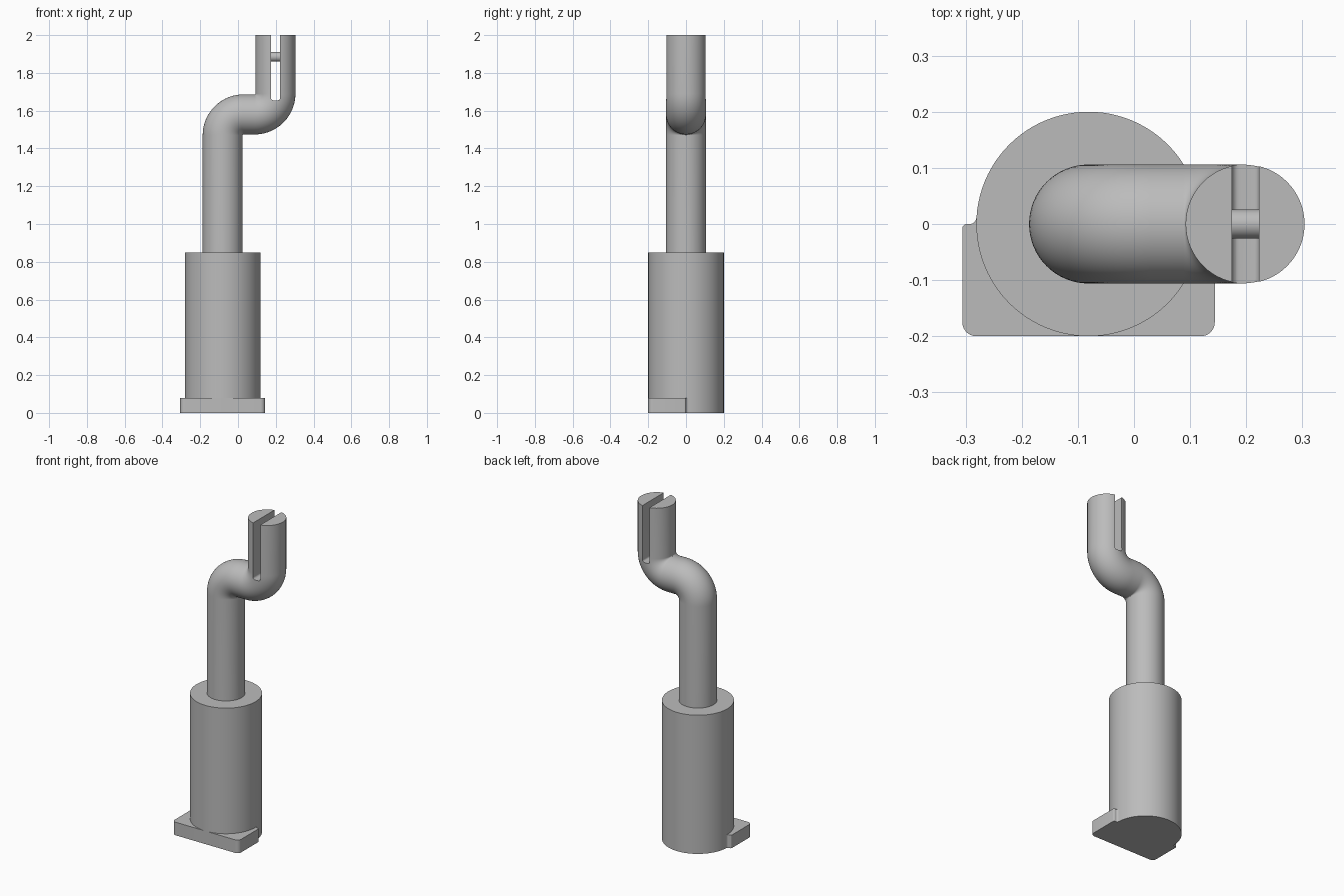
import bpy, bmesh
from math import sin, cos, pi, radians
from mathutils import Vector

cube = bpy.data.objects.get("Cube")
if cube:
    bpy.data.objects.remove(cube, do_unlink=True)

metal = bpy.data.materials.new("grey_metal")
metal.use_nodes = True
GREY = (0.5, 0.5, 0.5, 1)
metal.diffuse_color = GREY
metal.node_tree.nodes["Principled BSDF"].inputs["Base Color"].default_value = GREY

BODY_X, BODY_R, BODY_TOP = -0.081, 0.2, 0.85
FOOT_W, FOOT_TOP = 0.225, 0.08
ROD_R, TIP_X = 0.106, 0.198
N = 96


def finish(bm, name):
    bmesh.ops.recalc_face_normals(bm, faces=bm.faces)
    mesh = bpy.data.meshes.new(name)
    bm.to_mesh(mesh)
    bm.free()
    mesh.materials.append(metal)
    obj = bpy.data.objects.new(name, mesh)
    bpy.context.collection.objects.link(obj)
    return obj


def smooth(obj):
    bpy.ops.object.select_all(action='DESELECT')
    obj.select_set(True)
    bpy.context.view_layer.objects.active = obj
    bpy.ops.object.shade_smooth_by_angle(angle=radians(35))


def arc(cx, cy, r, a0, a1, steps=8):
    angles = [radians(a0 + (a1 - a0) * i / steps) for i in range(steps + 1)]
    return [(cx + r * cos(a), cy + r * sin(a)) for a in angles]


# Body and foot: one mesh, the foot outline shares the back of the body circle
def build_body():
    bm = bmesh.new()

    def verts(points, z):
        return [bm.verts.new((BODY_X + x, y, z)) for x, y in points]

    def walls(low, high):
        for i in range(len(low)):
            j = (i + 1) % len(low)
            bm.faces.new((low[i], low[j], high[j], high[i]))

    circle = arc(0, 0, BODY_R, 0, 360, N)[:N]
    back = circle[1:N // 2]
    # Right side from the front middle to the fillet against the body
    side = arc(FOOT_W - 0.025, -BODY_R + 0.025, 0.025, -90, 0)
    side += arc(FOOT_W - 0.008, -0.008, 0.008, 0, 90, 5)
    side += [(0.21, 0), (0.206, 0.001), (0.203, 0.004), (0.2005, 0.008)]
    other = [(-x, y) for x, y in reversed(side)]
    outline = [(0, -BODY_R)] + side + back + other

    low = verts(outline, 0)
    high = verts(outline, FOOT_TOP)
    bm.faces.new(low)
    walls(low, high)

    # Circle at foot height: reuse the shared vertices, add the front ones
    s, b = len(side), len(back)
    ring = [None] * N
    ring[1:N // 2] = high[1 + s:1 + s + b]
    ring[N * 3 // 4] = high[0]
    for i, p in enumerate(circle):
        if ring[i] is None:
            ring[i] = verts([p], FOOT_TOP)[0]
    top = verts(circle, BODY_TOP)
    walls(ring, top)
    bm.faces.new(top)

    # Top of the foot on either side of the body
    q = N * 3 // 4
    bm.faces.new(high[:s + 2] + [ring[0]] + ring[:q:-1])
    bm.faces.new([high[0]] + ring[q - 1:N // 2 - 1:-1] + high[s + b:])
    return finish(bm, "body_and_foot")


# Cranked rod: circle swept through two quarter bends
def build_rod():
    bend = ROD_R + 0.004
    mid_z = 1.58
    path = [(BODY_X, BODY_TOP, 90)]
    steps = 20
    for i in range(steps + 1):
        t = 90 * i / steps
        a = radians(180 - t)
        path.append((BODY_X + bend + bend * cos(a), mid_z - bend + bend * sin(a), 90 - t))
    for i in range(steps + 1):
        t = 90 * i / steps
        a = radians(t - 90)
        path.append((TIP_X - bend + bend * cos(a), mid_z + bend + bend * sin(a), t))
    path.append((TIP_X, 2, 90))

    bm = bmesh.new()
    rings = []
    for x, z, heading in path:
        h = radians(heading)
        across = Vector((sin(h), 0, -cos(h))) * ROD_R
        ring = []
        for k in range(64):
            a = 2 * pi * k / 64
            ring.append(bm.verts.new(Vector((x, ROD_R * sin(a), z)) + across * cos(a)))
        rings.append(ring)
    for r0, r1 in zip(rings, rings[1:]):
        for k in range(64):
            j = (k + 1) % 64
            bm.faces.new((r0[k], r0[j], r1[j], r1[k]))
    bm.faces.new(rings[0])
    bm.faces.new(rings[-1])
    return finish(bm, "cranked_rod")


# Slot through the rod tip, with softened bottom corners
def build_slot():
    bm = bmesh.new()
    bmesh.ops.create_cube(bm, size=1)
    for v in bm.verts:
        v.co = (0.199 + v.co.x * 0.048, v.co.y * 0.5, 1.655 if v.co.z < 0 else 2.1)
    edges = [e for e in bm.edges
             if all(v.co.z < 1.7 for v in e.verts) and e.verts[0].co.x == e.verts[1].co.x]
    bmesh.ops.bevel(bm, geom=edges, offset=0.012, segments=4, profile=0.5, affect='EDGES')
    return finish(bm, "slot_cutter")


smooth(build_body())

rod = build_rod()
cutter = build_slot()
cutter.hide_render = True
mod = rod.modifiers.new("slot", 'BOOLEAN')
mod.operation = 'DIFFERENCE'
mod.solver = 'EXACT'
mod.object = cutter
bpy.context.view_layer.objects.active = rod
bpy.ops.object.modifier_apply(modifier=mod.name)
bpy.data.objects.remove(cutter, do_unlink=True)
smooth(rod)

# Cross pin bridging the slot
bpy.ops.mesh.primitive_cylinder_add(vertices=32, radius=0.026, depth=0.056,
                                    location=(0.199, 0, 1.885), rotation=(0, pi / 2, 0))
pin = bpy.context.object
pin.name = "cross_pin"
pin.data.materials.append(metal)
smooth(pin)
